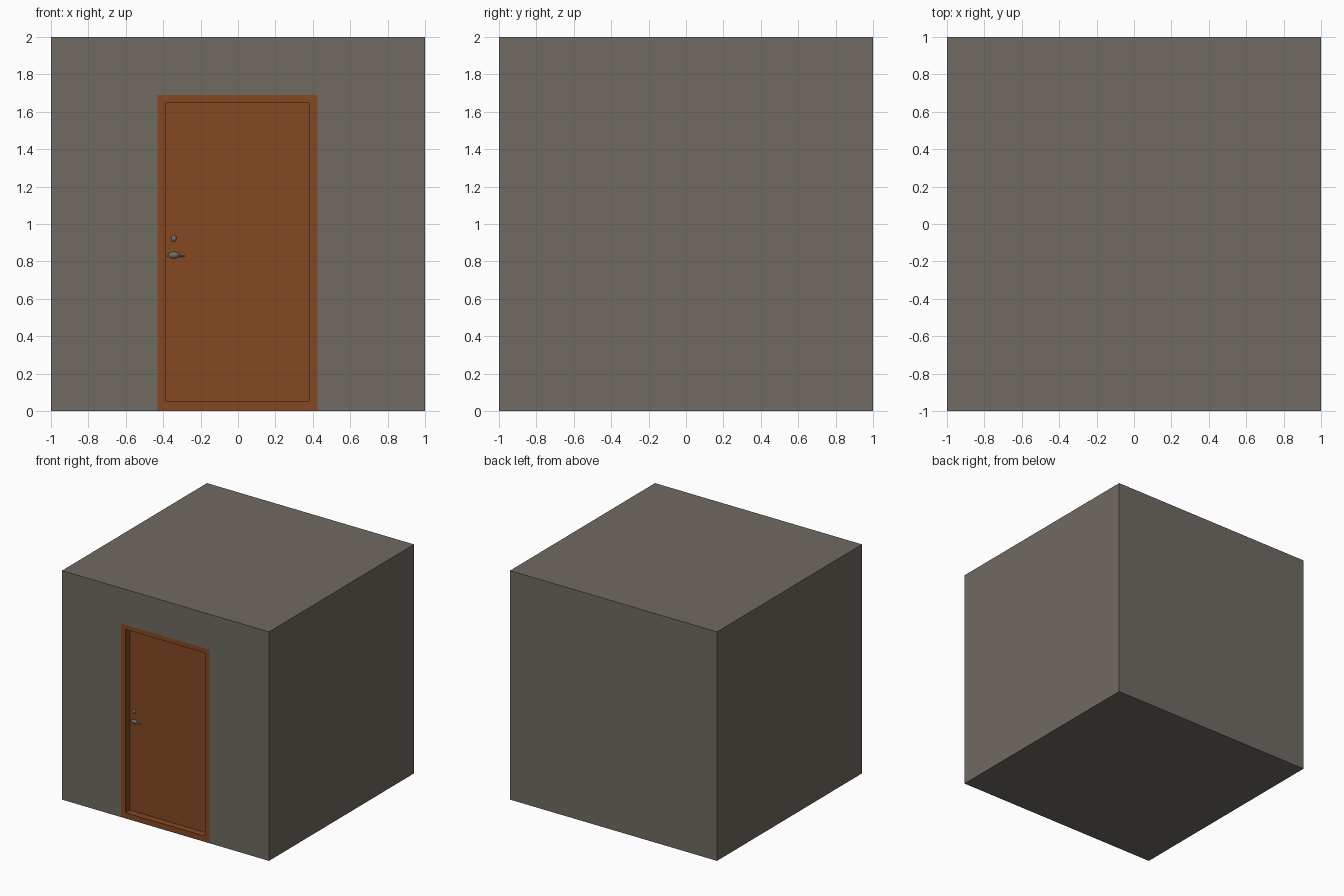
import bpy, bmesh, math
from mathutils import Matrix, Vector

if "Cube" in bpy.data.objects:
    bpy.data.objects.remove(bpy.data.objects["Cube"])


def material(name, rgb):
    m = bpy.data.materials.new(name)
    m.diffuse_color = (*rgb, 1)
    m.use_nodes = True
    m.node_tree.nodes["Principled BSDF"].inputs["Base Color"].default_value = m.diffuse_color
    return m


stone = material("warm grey wall", (0.16, 0.145, 0.122))
wood = material("brown wood", (0.23, 0.065, 0.0157))
metal = material("grey metal", (0.16, 0.15, 0.135))


def finish(name, bm, mat):
    bmesh.ops.recalc_face_normals(bm, faces=bm.faces)
    me = bpy.data.meshes.new(name)
    bm.to_mesh(me)
    bm.free()
    me.materials.append(mat)
    ob = bpy.data.objects.new(name, me)
    bpy.context.collection.objects.link(ob)
    return ob


def pocketed_box(name, lo, hi, opening, depth, mat):
    """Box whose front (-y) face has a rectangular pocket pushed inward."""
    bm = bmesh.new()
    size = Vector(hi) - Vector(lo)
    mid = (Vector(hi) + Vector(lo)) / 2
    bmesh.ops.create_cube(bm, size=1, matrix=Matrix.Translation(mid) @ Matrix.Diagonal((*size, 1)))
    x0, x1, z0, z1 = opening
    for co, no in (((x0, 0, 0), (1, 0, 0)), ((x1, 0, 0), (1, 0, 0)),
                   ((0, 0, z0), (0, 0, 1)), ((0, 0, z1), (0, 0, 1))):
        bmesh.ops.bisect_plane(bm, geom=bm.verts[:] + bm.edges[:] + bm.faces[:],
                               plane_co=co, plane_no=no)
    inner = []
    for f in bm.faces:
        c = f.calc_center_median()
        if abs(c.y - lo[1]) < 1e-4 and x0 < c.x < x1 and z0 < c.z < z1:
            inner.append(f)
    ret = bmesh.ops.extrude_face_region(bm, geom=inner)
    bmesh.ops.translate(bm, vec=(0, depth, 0),
                        verts=[g for g in ret["geom"] if isinstance(g, bmesh.types.BMVert)])
    bmesh.ops.delete(bm, geom=[f for f in inner if f.is_valid], context="FACES")
    return finish(name, bm, mat)


# Room block with the doorway pocket
FX0, FX1, FZ0, FZ1 = -0.43, 0.425, 0.003, 1.69
pocketed_box("wall_block", (-1, -1, 0), (1, 1, 2), (FX0, FX1, FZ0, FZ1), 0.15, stone)

# Flush frame with the recessed door leaf
DOOR_Y = -0.94
pocketed_box("door_and_frame", (FX0, -1, FZ0), (FX1, -0.86, FZ1),
             (-0.385, 0.38, 0.05, 1.65), DOOR_Y + 1, wood)


def ellipsoid(name, centre, radii):
    bm = bmesh.new()
    bmesh.ops.create_uvsphere(bm, u_segments=16, v_segments=8, radius=1,
                              matrix=Matrix.Translation(centre) @ Matrix.Diagonal((*radii, 1)))
    ob = finish(name, bm, metal)
    for p in ob.data.polygons:
        p.use_smooth = True


# Small metal fittings that just break the door surface
ellipsoid("lock_button", (-0.343, DOOR_Y, 0.923), (0.014, 0.01, 0.018))
ellipsoid("handle_knob", (-0.343, DOOR_Y, 0.834), (0.031, 0.014, 0.018))
ellipsoid("handle_lever", (-0.33, DOOR_Y, 0.828), (0.05, 0.009, 0.005))
